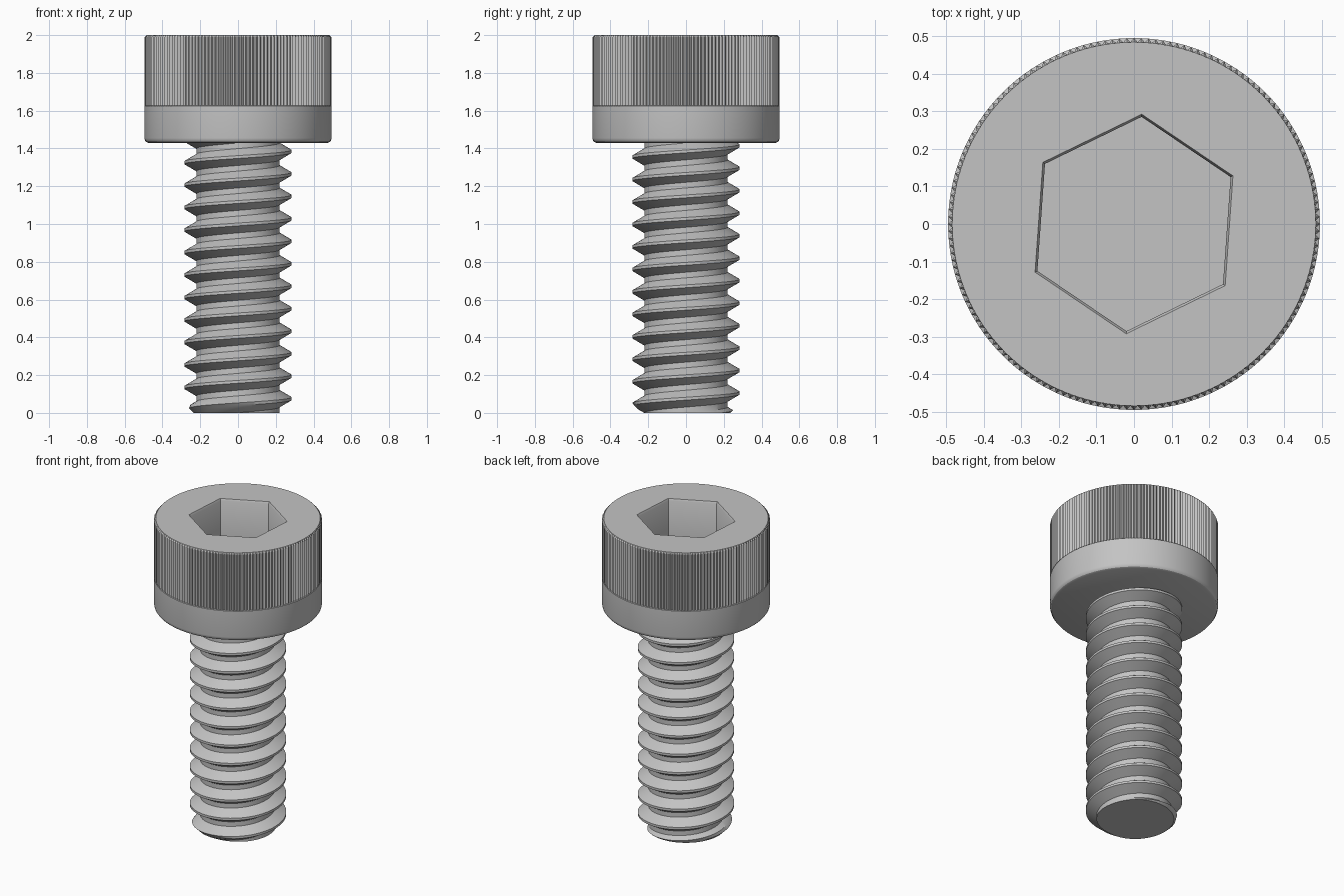
import bpy, bmesh
from math import pi, cos, sin

if "Cube" in bpy.data.objects:
    bpy.data.objects.remove(bpy.data.objects["Cube"], do_unlink=True)

steel = bpy.data.materials.new("plain_steel_grey")
steel.use_nodes = True
steel.diffuse_color = (0.55, 0.55, 0.55, 1)
steel.node_tree.nodes["Principled BSDF"].inputs["Base Color"].default_value = (0.55, 0.55, 0.55, 1)


def finish(bm, name):
    """Turn a bmesh into a smooth, sharp-edged steel object."""
    bmesh.ops.recalc_face_normals(bm, faces=bm.faces)
    mesh = bpy.data.meshes.new(name)
    bm.to_mesh(mesh)
    bm.free()
    obj = bpy.data.objects.new(name, mesh)
    bpy.context.collection.objects.link(obj)
    mesh.materials.append(steel)
    bpy.ops.object.select_all(action='DESELECT')
    obj.select_set(True)
    bpy.context.view_layer.objects.active = obj
    bpy.ops.object.shade_smooth_by_angle(angle=pi / 6)


def ring(bm, radii, z, count, turn=0.0):
    """Closed loop of vertices; the radii repeat in order around it."""
    verts = []
    for i in range(count):
        a = turn + 2 * pi * i / count
        r = radii[i % len(radii)]
        verts.append(bm.verts.new((r * cos(a), r * sin(a), z)))
    return verts


def skin(bm, rings):
    """Quads between successive loops."""
    for low, high in zip(rings, rings[1:]):
        n = len(low)
        for i in range(n):
            j = (i + 1) % n
            bm.faces.new((low[i], low[j], high[j], high[i]))


def loop_edges(bm, loop):
    return [bm.edges.get((loop[i - 1], loop[i])) for i in range(len(loop))]


# Head: rounded lower edge, plain band, knurled band, hexagonal socket
TEETH = 160
SEGMENTS = 2 * TEETH
KNURL = (0.495, 0.484)
head_profile = [((0.475,), 1.43), ((0.487,), 1.435), ((0.493,), 1.443),
                ((0.495,), 1.455), ((0.495,), 1.625), (KNURL, 1.627),
                (KNURL, 1.99), ((0.484,), 2.0)]
bm = bmesh.new()
outer = [ring(bm, radii, z, SEGMENTS) for radii, z in head_profile]
skin(bm, outer)
bm.faces.new(outer[0][::-1])

HEX_TURN = 1.5
socket = [ring(bm, (r,), z, 6, HEX_TURN)
          for r, z in ((0.293, 2.0), (0.286, 1.988), (0.286, 1.7))]
skin(bm, socket)
bm.faces.new(socket[-1])
bmesh.ops.triangle_fill(bm, use_beauty=True, normal=(0, 0, 1),
                        edges=loop_edges(bm, outer[-1]) + loop_edges(bm, socket[0]))
finish(bm, "socket_head")

# Threaded shank: one helical strip whose top edge meets its next turn
PITCH = 0.119
ROOT, CREST = 0.221, 0.284
MID = (ROOT + CREST) / 2
STEPS, TURNS = 72, 16
START = -0.237
thread_profile = [(0, ROOT), (0.25, ROOT), (0.406, MID),
                  (0.562, CREST), (0.688, CREST), (0.844, MID)]
bm = bmesh.new()
grid = []
for k in range(STEPS * TURNS + 1):
    a = 2 * pi * k / STEPS
    row = []
    for t, r in thread_profile:
        z = START + PITCH * (k / STEPS + t)
        r = max(0.1, min(r, 0.235 + z))  # lead-in chamfer at the tip
        row.append(bm.verts.new((r * cos(a), r * sin(a), z)))
    grid.append(row)
for k in range(STEPS * (TURNS - 1)):
    here = grid[k] + [grid[k + STEPS][0]]
    ahead = grid[k + 1] + [grid[k + 1 + STEPS][0]]
    for j in range(len(thread_profile)):
        bm.faces.new((here[j], ahead[j], ahead[j + 1], here[j + 1]))
loose = [v for v in bm.verts if not v.link_faces]
bmesh.ops.delete(bm, geom=loose, context='VERTS')

# Trim the strip to a flat tip and a top hidden inside the head
for height, direction in ((0.0, -1), (1.5, 1)):
    bmesh.ops.bisect_plane(bm, geom=bm.verts[:] + bm.edges[:] + bm.faces[:],
                           plane_co=(0, 0, height), plane_no=(0, 0, direction),
                           clear_outer=True)
bmesh.ops.holes_fill(bm, edges=[e for e in bm.edges if e.is_boundary], sides=0)
finish(bm, "threaded_shank")
